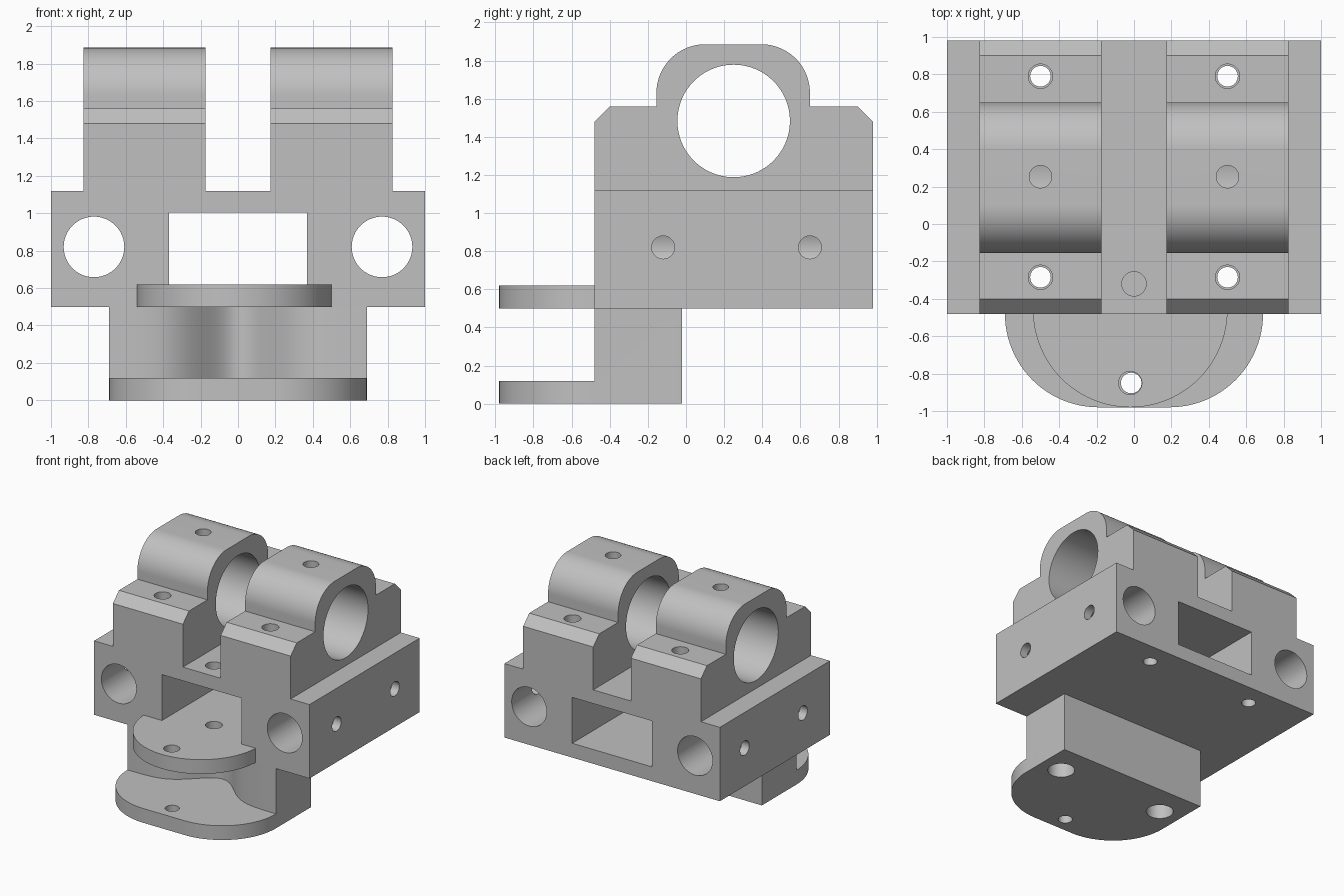
import bpy, bmesh, math
from mathutils import Vector

default = bpy.data.objects.get("Cube")
if default:
    bpy.data.objects.remove(default, do_unlink=True)

grey = bpy.data.materials.new("plain grey")
grey.use_nodes = True
grey.diffuse_color = (0.53, 0.53, 0.53, 1)
grey.node_tree.nodes["Principled BSDF"].inputs["Base Color"].default_value = (0.53, 0.53, 0.53, 1)


def extrude(name, outline, axis, low, high):
    """Prism from a 2D outline; the outline uses the two other axes in xyz order."""
    def place(p, level):
        c = list(p)
        c.insert(axis, level)
        return Vector(c)
    bm = bmesh.new()
    face = bm.faces.new([bm.verts.new(place(p, low)) for p in outline])
    geom = bmesh.ops.extrude_face_region(bm, geom=[face])["geom"]
    shift = place((0, 0), high - low)
    bmesh.ops.translate(bm, vec=shift, verts=[g for g in geom if isinstance(g, bmesh.types.BMVert)])
    bmesh.ops.recalc_face_normals(bm, faces=bm.faces)
    mesh = bpy.data.meshes.new(name)
    bm.to_mesh(mesh)
    bm.free()
    mesh.materials.append(grey)
    obj = bpy.data.objects.new(name, mesh)
    bpy.context.collection.objects.link(obj)
    return obj


def arc(cx, cy, r, start, end, steps=24):
    angles = [math.radians(start + (end - start) * i / steps) for i in range(steps + 1)]
    return [(cx + r * math.cos(a), cy + r * math.sin(a)) for a in angles]


def rect(x0, y0, x1, y1):
    return [(x0, y0), (x1, y0), (x1, y1), (x0, y1)]


def combine(target, tool, operation="DIFFERENCE"):
    mod = target.modifiers.new("cut", "BOOLEAN")
    mod.operation, mod.solver, mod.object = operation, "EXACT", tool
    bpy.context.view_layer.objects.active = target
    bpy.ops.object.modifier_apply(modifier=mod.name)
    bpy.data.objects.remove(tool, do_unlink=True)


def bore(target, centre, r, axis, low, high, steps=48):
    combine(target, extrude("bore_cutter", arc(*centre, r, 0, 360, steps)[:-1], axis, low, high))


# Main block: stepped front profile crossed with the side profile of the clamps
half = [(0.175, 1.12), (0.175, 2), (0.825, 2), (0.825, 1.12), (1, 1.12), (1, 0.5)]
body = extrude("clamp_body", half + [(-x, z) for x, z in reversed(half)], 1, -0.48, 0.98)
side = [(-0.6, 0.4), (-0.6, 1.36), (-0.40, 1.56), (-0.155, 1.56)]
side += arc(0.1, 1.63, 0.255, 180, 90) + arc(0.395, 1.63, 0.255, 90, 0)
side += [(0.65, 1.56), (0.90, 1.56), (1.1, 1.36), (1.1, 0.4)]
combine(body, extrude("side_profile", side, 0, -1.2, 1.2), "INTERSECT")

# Upper tongue: round plate flush with the window floor
combine(body, extrude("upper_tongue", arc(-0.02, -0.46, 0.52, 0, 360, 96)[:-1], 2, 0.5, 0.62), "UNION")

# Window and bores of the main block
combine(body, extrude("window_cutter", rect(-0.37, 0.62, 0.37, 1.005), 0 + 1, -0.6, 1.1))
bore(body, (0.25, 1.483), 0.295, 0, -1.2, 1.2, 96)
bore(body, (0, -0.32), 0.065, 2, 0.4, 1.3)
bore(body, (-0.02, -0.85), 0.062, 2, 0.4, 0.7)
for s in (-1, 1):
    bore(body, (s * 0.77, 0.82), 0.162, 1, -0.6, 1.1, 64)
    for y in (-0.12, 0.65):
        bore(body, (y, 0.82), 0.06, 0, *sorted((s * 0.77, s * 1.1)))
    bore(body, (s * 0.5, 0.253), 0.06, 2, 1.5, 2)
    for y in (-0.285, 0.79):
        bore(body, (s * 0.5, y), 0.055, 2, 0.4, 1.2)
        bore(body, (s * 0.5, y), 0.065, 2, 1.0, 1.7)

# Lower bracket: rounded foot with a bell-shaped recess above it
outline = [(0.69, -0.02), (-0.69, -0.02)] + arc(-0.19, -0.48, 0.5, 180, 270) + arc(0.19, -0.48, 0.5, 270, 360)
bracket = extrude("lower_bracket", outline, 2, 0, 0.5)
xs = [-0.8 + 1.6 * i / 80 for i in range(81)]
bell = [(x, -0.48 + 0.28 * math.exp(-(x / 0.25) ** 2)) for x in xs]
combine(bracket, extrude("recess_cutter", bell + [(0.8, -1.2), (-0.8, -1.2)], 2, 0.12, 0.7))
bore(bracket, (-0.015, -0.85), 0.055, 2, -0.1, 0.3)
for s in (-1, 1):
    bore(bracket, (s * 0.5, -0.285), 0.055, 2, -0.1, 0.6)
    bore(bracket, (s * 0.5, -0.285), 0.105, 2, -0.1, 0.25)

# Smooth the curved walls, keep the edges crisp
bpy.ops.object.select_all(action="DESELECT")
for obj in (body, bracket):
    obj.select_set(True)
bpy.context.view_layer.objects.active = body
bpy.ops.object.shade_smooth_by_angle(angle=math.radians(25))
